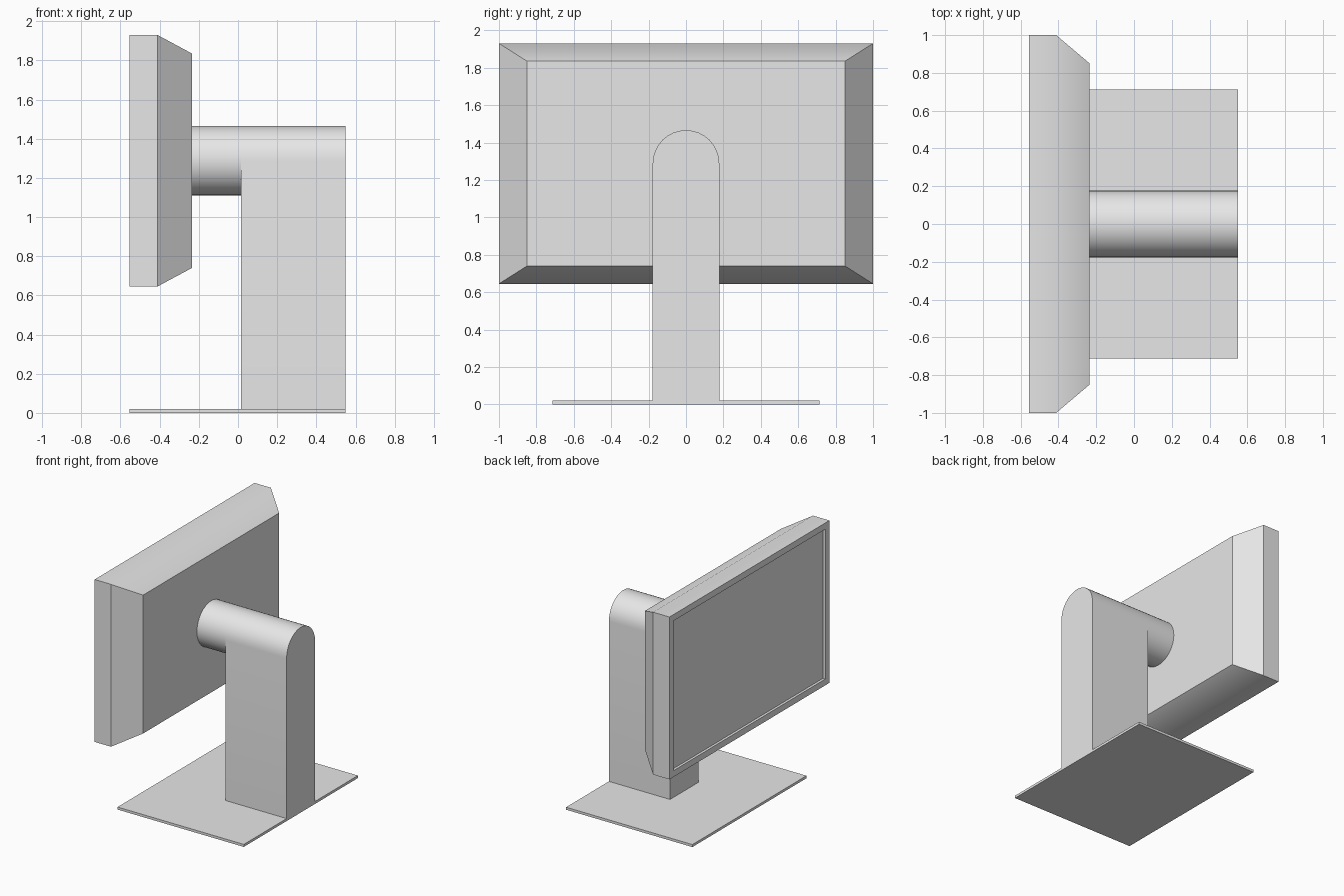
import bpy
import bmesh
from math import cos, sin, pi, radians

if "Cube" in bpy.data.objects:
    bpy.data.objects.remove(bpy.data.objects["Cube"], do_unlink=True)

# Single grey plastic for the whole model
GREY = (0.8, 0.8, 0.8, 1)
grey = bpy.data.materials.new("light_grey")
grey.use_nodes = True
grey.diffuse_color = GREY
bsdf = next(n for n in grey.node_tree.nodes if n.type == "BSDF_PRINCIPLED")
bsdf.inputs["Base Color"].default_value = GREY


def loft(name, rings):
    """Join matching rings of points into a closed solid."""
    bm = bmesh.new()
    loops = [[bm.verts.new(p) for p in ring] for ring in rings]
    n = len(loops[0])
    for a, b in zip(loops, loops[1:]):
        for i in range(n):
            j = (i + 1) % n
            bm.faces.new((a[i], a[j], b[j], b[i]))
    bm.faces.new(loops[0])
    bm.faces.new(loops[-1])
    bmesh.ops.recalc_face_normals(bm, faces=bm.faces)
    mesh = bpy.data.meshes.new(name)
    bm.to_mesh(mesh)
    bm.free()
    mesh.materials.append(grey)
    obj = bpy.data.objects.new(name, mesh)
    bpy.context.collection.objects.link(obj)
    bpy.ops.object.select_all(action="DESELECT")
    obj.select_set(True)
    bpy.context.view_layer.objects.active = obj
    bpy.ops.object.shade_smooth_by_angle(angle=radians(35))
    return obj


def rect(x, half_y, low, high):
    return [(x, -half_y, low), (x, half_y, low), (x, half_y, high), (x, -half_y, high)]


def arc(x, sweep, steps):
    """Points on the pivot circle, starting at its +y side."""
    return [(x, RADIUS * cos(sweep * i / steps), PIVOT + RADIUS * sin(sweep * i / steps))
            for i in range(steps)]


RADIUS, PIVOT = 0.178, 1.288
LEFT, BACK, COLUMN, PANEL = -0.555, 0.55, 0.015, -0.235
LOW, HIGH, BORDER = 0.645, 1.93, 0.05

# Thin base plate
loft("base_plate", [rect(x, 0.713, 0, 0.02) for x in (LEFT, BACK)])

# Round-topped column
def arch(x):
    return ([(x, RADIUS, 0)] + arc(x, pi, 16)
            + [(x, -RADIUS, PIVOT), (x, -RADIUS, 0)])


loft("stand_column", [arch(COLUMN), arch(BACK)])

# Round arm between the column and the housing
loft("support_arm", [arc(x, 2 * pi, 32) for x in (PANEL, COLUMN)])

# Housing with a recessed screen and a tapered back
inner = (1 - BORDER, LOW + BORDER, HIGH - BORDER)
loft("screen_housing", [
    rect(LEFT + 0.02, *inner),
    rect(LEFT, *inner),
    rect(LEFT, 1, LOW, HIGH),
    rect(-0.412, 1, LOW, HIGH),
    rect(PANEL, 0.85, 0.74, 1.835),
])
